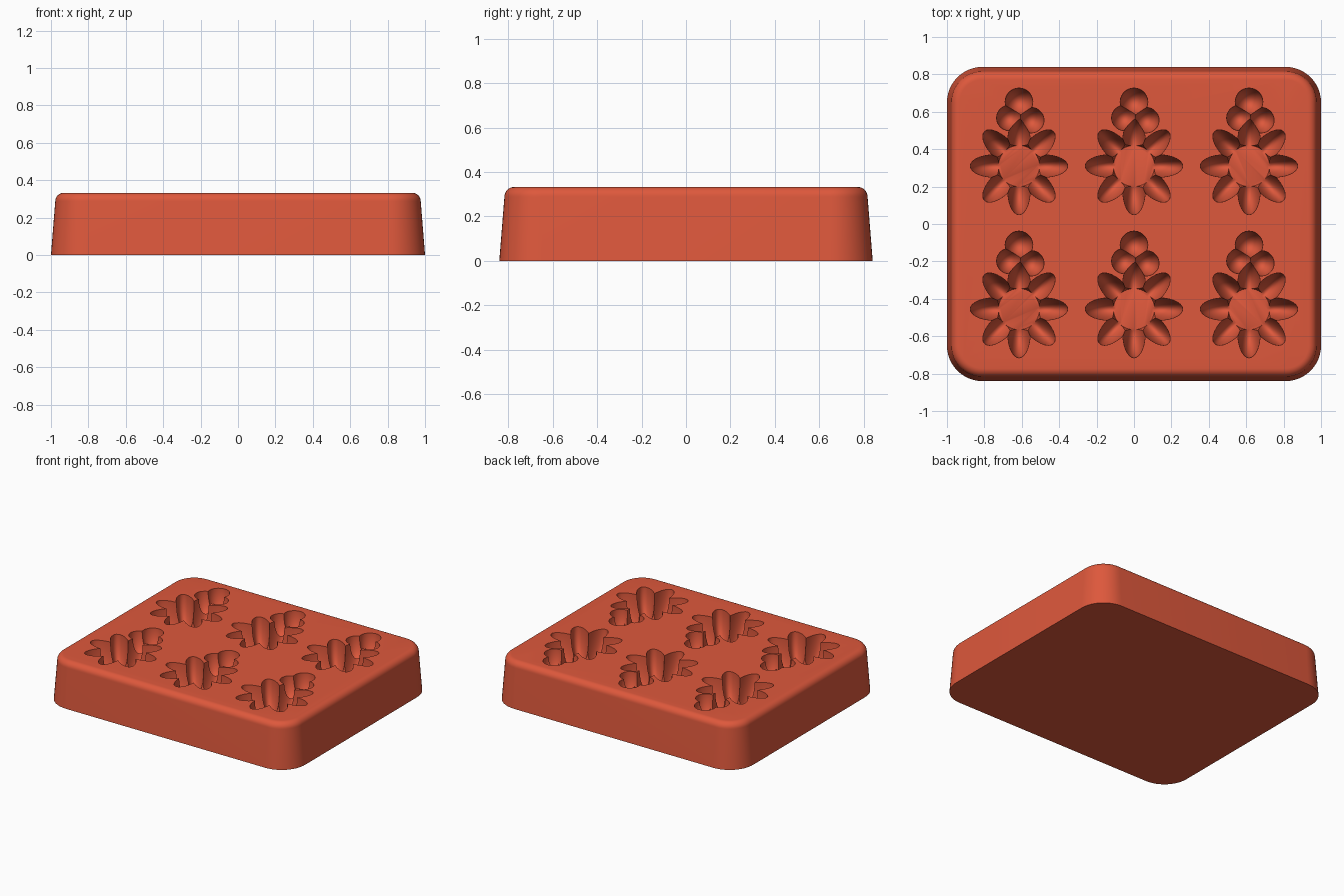
import bpy, bmesh
from math import pi, sin, cos, radians
from mathutils import Matrix

cube = bpy.data.objects.get("Cube")
if cube:
    bpy.data.objects.remove(cube, do_unlink=True)

mat = bpy.data.materials.new("terracotta red")
mat.use_nodes = True
red = (0.73, 0.098, 0.045, 1)
mat.diffuse_color = red
mat.node_tree.nodes["Principled BSDF"].inputs["Base Color"].default_value = red

HEIGHT = 0.333
HALF_X, HALF_Y, CORNER = 1.0, 0.84, 0.19
DEPTH = 0.22


def new_object(name, bm):
    bmesh.ops.recalc_face_normals(bm, faces=bm.faces)
    mesh = bpy.data.meshes.new(name)
    bm.to_mesh(mesh)
    bm.free()
    mesh.materials.append(mat)
    obj = bpy.data.objects.new(name, mesh)
    bpy.context.collection.objects.link(obj)
    return obj


def combine(target, tool, operation):
    """Boolean the tool into the target, then discard the tool."""
    mod = target.modifiers.new("combine", 'BOOLEAN')
    mod.operation = operation
    mod.solver = 'EXACT'
    mod.object = tool
    graph = bpy.context.evaluated_depsgraph_get()
    mesh = bpy.data.meshes.new_from_object(target.evaluated_get(graph))
    target.modifiers.clear()
    target.data = mesh
    bpy.data.objects.remove(tool, do_unlink=True)


def rounded_ring(bm, inset, z, steps=12):
    """Rounded rectangle of vertices, pulled in by inset."""
    ring = []
    r = CORNER - inset
    for k, (sx, sy) in enumerate([(1, 1), (-1, 1), (-1, -1), (1, -1)]):
        for i in range(steps + 1):
            a = k * pi / 2 + i / steps * pi / 2
            ring.append(bm.verts.new((sx * (HALF_X - CORNER) + r * cos(a),
                                      sy * (HALF_Y - CORNER) + r * sin(a), z)))
    return ring


def ellipsoid(offset, size, angle=0):
    bm = bmesh.new()
    m = (Matrix.Rotation(angle, 4, 'Z') @ Matrix.Translation(offset)
         @ Matrix.Diagonal((*size, 1)))
    bmesh.ops.create_uvsphere(bm, u_segments=28, v_segments=21, radius=1, matrix=m)
    return new_object("cutter_lobe", bm)


# Tapered tray block with a rounded upper rim
bm = bmesh.new()
rim = 0.045
levels = [(0, 0), (0.023, HEIGHT - rim)]
for i in range(1, 9):
    a = i / 8 * pi / 2
    levels.append((0.023 + rim * (1 - cos(a)), HEIGHT - rim + rim * sin(a)))
rings = [rounded_ring(bm, inset, z) for inset, z in levels]
for low, high in zip(rings, rings[1:]):
    n = len(low)
    for i in range(n):
        j = (i + 1) % n
        bm.faces.new((low[i], low[j], high[j], high[i]))
bm.faces.new(rings[0][::-1])
bm.faces.new(rings[-1])
tray = new_object("mould_tray", bm)

# Flower cutter: a centre well, eight petals and three bulbs
bm = bmesh.new()
bmesh.ops.create_cone(bm, cap_ends=True, segments=40, radius1=0.11, radius2=0.15,
                      depth=DEPTH, matrix=Matrix.Translation((0, 0, 0.007 - DEPTH / 2)))
flower = new_object("flower_cutter", bm)
flower.hide_render = True
for k in range(8):
    combine(flower, ellipsoid((0.131, 0, 0), (0.13, 0.06, DEPTH), k * pi / 4), 'UNION')
for x, y, r in ((0, 0.343, 0.074), (-0.052, 0.257, 0.068), (0.066, 0.245, 0.068)):
    combine(flower, ellipsoid((x, y, 0), (r, r, 0.15)), 'UNION')

# Hollow out two rows of three cavities
for x in (-0.615, 0, 0.615):
    for y in (0.31, -0.455):
        cutter = flower.copy()
        bpy.context.collection.objects.link(cutter)
        cutter.location = (x, y, HEIGHT + 0.003)
        combine(tray, cutter, 'DIFFERENCE')
bpy.data.objects.remove(flower, do_unlink=True)

bpy.ops.object.select_all(action='DESELECT')
tray.select_set(True)
bpy.context.view_layer.objects.active = tray
bpy.ops.object.shade_smooth_by_angle(angle=radians(38))
